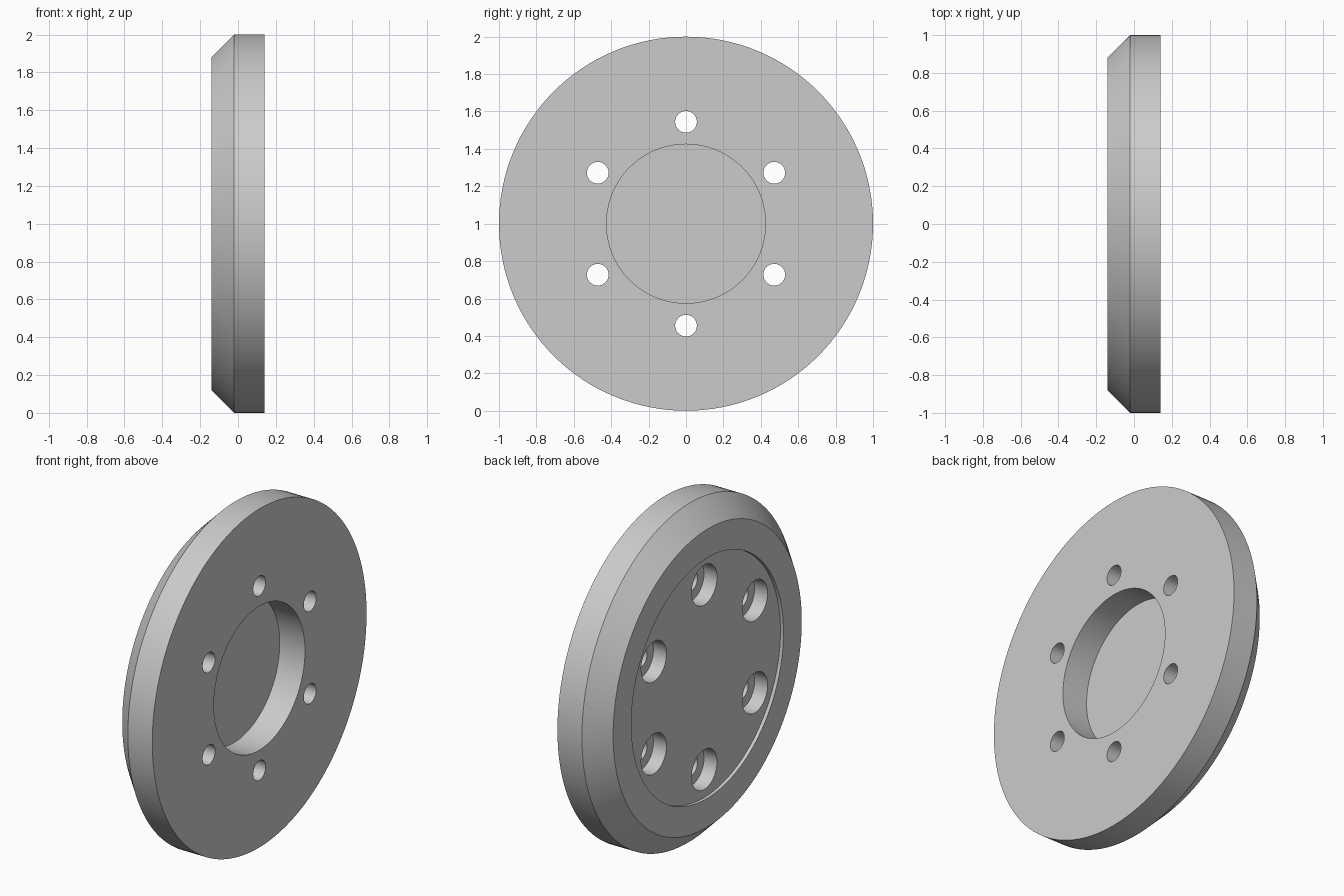
import bpy, bmesh
from math import pi, sin, cos, radians
from mathutils import Matrix, Vector

cube = bpy.data.objects.get("Cube")
if cube:
    bpy.data.objects.remove(cube, do_unlink=True)

# One flat grey
grey = bpy.data.materials.new("light_grey")
grey.use_nodes = True
colour = (0.6, 0.6, 0.6, 1)
grey.diffuse_color = colour
grey.node_tree.nodes["Principled BSDF"].inputs["Base Color"].default_value = colour


def lathe(bm, profile, segments, offset=(0, 0, 0)):
    """Revolve (x, radius) points around the X axis, ends on the axis."""
    verts = [bm.verts.new((x, 0, r)) for x, r in profile]
    edges = [bm.edges.new(pair) for pair in zip(verts, verts[1:])]
    geom = bmesh.ops.spin(bm, geom=verts + edges, cent=(0, 0, 0), axis=(1, 0, 0),
                          angle=2 * pi, steps=segments, use_merge=True)
    bmesh.ops.remove_doubles(bm, verts=bm.verts[:], dist=1e-5)
    bmesh.ops.recalc_face_normals(bm, faces=bm.faces[:])


def make_object(name, bm):
    mesh = bpy.data.meshes.new(name)
    bm.to_mesh(mesh)
    bm.free()
    mesh.materials.append(grey)
    obj = bpy.data.objects.new(name, mesh)
    bpy.context.collection.objects.link(obj)
    return obj


# Disc: shallow recess and bevelled rim on one side, deep round pocket on the other
bm = bmesh.new()
lathe(bm, [(-0.12, 0), (-0.12, 0.71), (-0.14, 0.71), (-0.14, 0.88), (-0.02, 1),
           (0.14, 1), (0.14, 0.425), (-0.025, 0.425), (-0.025, 0)], 128)
bmesh.ops.translate(bm, verts=bm.verts[:], vec=(0, 0, 1))
disc = make_object("disc", bm)

# Stepped cutters: bolt hole with a counterbore, six around the centre
for i in range(6):
    bm = bmesh.new()
    lathe(bm, [(-0.3, 0), (-0.3, 0.118), (-0.035, 0.118),
               (-0.035, 0.058), (0.3, 0.058), (0.3, 0)], 48)
    a = radians(60 * i)
    bmesh.ops.translate(bm, verts=bm.verts[:],
                        vec=(0, 0.545 * sin(a), 1 + 0.545 * cos(a)))
    cutter = make_object("bolt_hole_cutter", bm)
    cutter.hide_render = True
    cut = disc.modifiers.new("bolt_hole", 'BOOLEAN')
    cut.operation = 'DIFFERENCE'
    cut.solver = 'EXACT'
    cut.object = cutter

# Apply the cuts and drop the cutters
bpy.context.view_layer.objects.active = disc
disc.select_set(True)
for mod in list(disc.modifiers):
    cutter = mod.object
    bpy.ops.object.modifier_apply(modifier=mod.name)
    bpy.data.objects.remove(cutter, do_unlink=True)

# Round walls smooth, edges sharp
bpy.ops.object.select_all(action='DESELECT')
disc.select_set(True)
bpy.ops.object.shade_smooth_by_angle(angle=radians(30))
